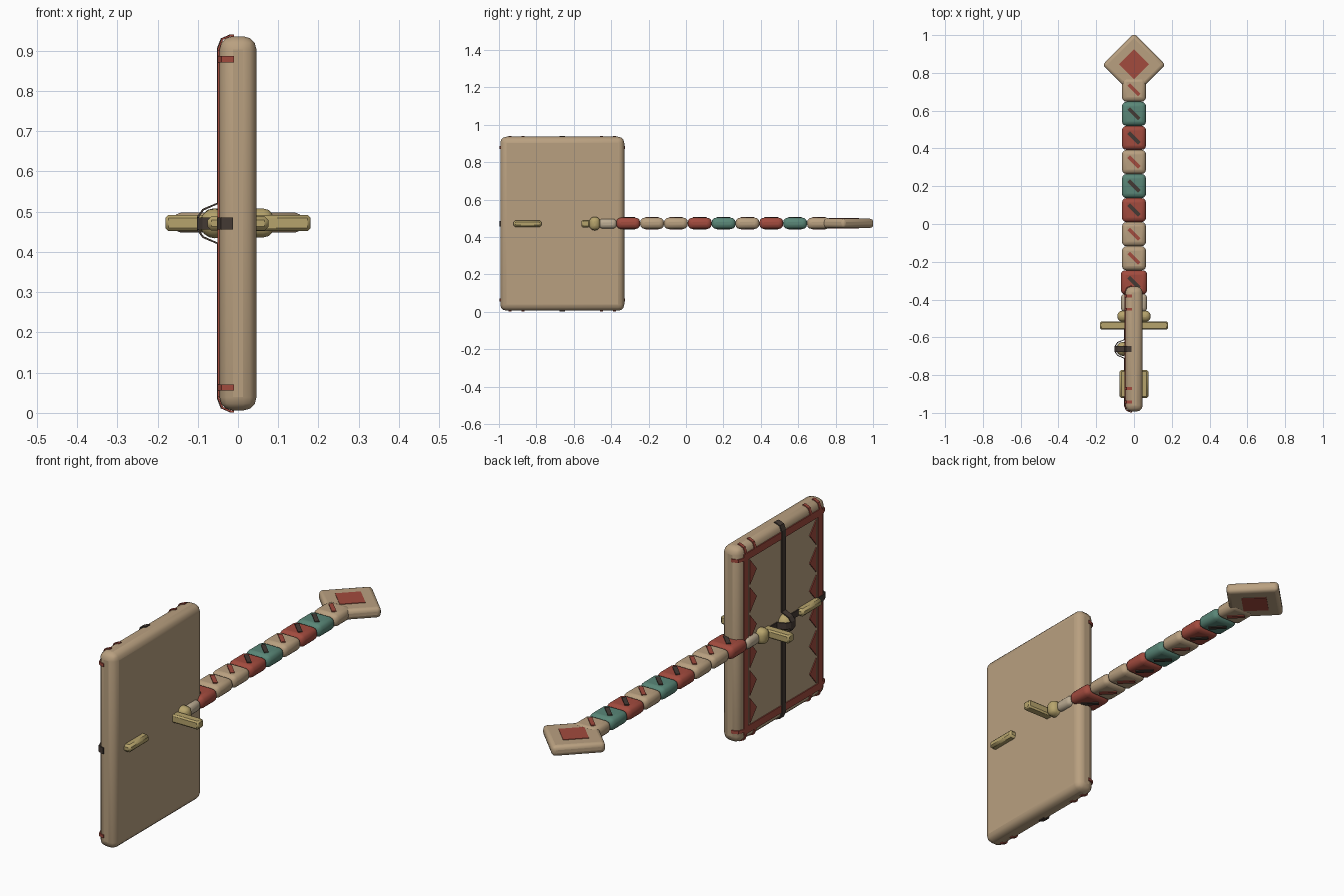
import bpy, bmesh, math
from mathutils import Matrix, Vector

if "Cube" in bpy.data.objects:
    bpy.data.objects.remove(bpy.data.objects["Cube"], do_unlink=True)


def material(name, rgb):
    m = bpy.data.materials.new(name)
    m.use_nodes = True
    m.diffuse_color = (*rgb, 1)
    m.node_tree.nodes["Principled BSDF"].inputs["Base Color"].default_value = (*rgb, 1)
    return m


TAN = material("tan wood", (0.485, 0.352, 0.216))
RED = material("brick red", (0.36, 0.07, 0.048))
TEAL = material("muted teal", (0.10, 0.24, 0.185))
DARK = material("dark leather", (0.058, 0.042, 0.034))
GOLD = material("dull gold", (0.47, 0.37, 0.15))
PALE = material("pale wood", (0.50, 0.41, 0.29))

MID = 0.471          # height of the weapon and centre of the board
BOARD_Y = -0.6615    # centre of the board
HALF_Y, HALF_Z = 0.3315, 0.465
FACE = -0.048        # decorated side


def finish(bm, name, mat, bevel=0, segments=3, solid=0):
    bmesh.ops.recalc_face_normals(bm, faces=bm.faces)
    mesh = bpy.data.meshes.new(name)
    bm.to_mesh(mesh)
    bm.free()
    obj = bpy.data.objects.new(name, mesh)
    bpy.context.collection.objects.link(obj)
    mesh.materials.append(mat)
    if solid:
        mod = obj.modifiers.new("thickness", "SOLIDIFY")
        mod.thickness, mod.offset = solid, 0
    if bevel:
        mod = obj.modifiers.new("rounding", "BEVEL")
        mod.width, mod.segments = bevel, segments
        bpy.context.view_layer.objects.active = obj
        obj.select_set(True)
        bpy.ops.object.shade_smooth_by_angle(angle=math.radians(35))
        obj.select_set(False)
    return obj


def box(name, centre, size, mat, bevel=0, segments=3, turn=0):
    bm = bmesh.new()
    bmesh.ops.create_cube(bm, size=1)
    bm.transform(Matrix.Translation(centre) @ Matrix.Rotation(math.radians(turn), 4, "Z")
                 @ Matrix.Diagonal((*size, 1)))
    return finish(bm, name, mat, bevel, segments)


def ribbon(name, points, across, mat):
    """Flat band along points, with half width vector across."""
    bm = bmesh.new()
    rows = [[bm.verts.new(Vector(p) + s * Vector(across)) for s in (-1, 1)] for p in points]
    for a, b in zip(rows, rows[1:]):
        bm.faces.new((a[0], a[1], b[1], b[0]))
    return finish(bm, name, mat, solid=0.005)


# Board
box("board", (0, BOARD_Y, MID), (0.092, 2 * HALF_Y, 2 * HALF_Z), TAN, 0.033)

# Red frame on the decorated side
fy, fz, fw = 0.296, 0.43, 0.034
for s in (-1, 1):
    box("frame_upright", (FACE, BOARD_Y + s * (fy - fw / 2), MID), (0.005, fw, 2 * fz), RED)
    box("frame_rail", (FACE, BOARD_Y, MID + s * (fz - fw / 2)), (0.005, 2 * (fy - fw), fw), RED)

# Rows of triangular teeth inside the frame
TEETH = 6
pitch = 2 * (fz - fw) / TEETH
for s in (-1, 1):
    bm = bmesh.new()
    base = BOARD_Y + s * (fy - fw - 0.012)
    for i in range(TEETH):
        z = MID - fz + fw + pitch * (i + 0.5)
        bm.faces.new([bm.verts.new((FACE, y, z + dz)) for y, dz in
                      ((base, -0.45 * pitch), (base, 0.45 * pitch), (base - s * 0.05, 0))])
    finish(bm, "frame_teeth", RED, solid=0.005)

# Rounded path over one board edge: side position and distance past the edge
WRAP = [(FACE, -0.065), (FACE, -0.03), (-0.039, -0.007), (-0.018, 0.002), (-0.01, 0.002)]

# Red corner ties, in pairs at each corner
for s in (-1, 1):
    for t in (-1, 1):
        for offset in (0.21, 0.28):
            ribbon("top_tie" if t > 0 else "bottom_tie",
                   [(x, BOARD_Y + s * offset, MID + t * (HALF_Z + d)) for x, d in WRAP],
                   (0, 0.0075, 0), RED)
        ribbon("side_tie",
               [(x, BOARD_Y + s * (HALF_Y + d), MID + t * 0.408) for x, d in WRAP],
               (0, 0, 0.0075), RED)

# Crossed leather straps, arching over the boss
ARCH = [(FACE, 0.05), (-0.085, 0.034), (-0.098, 0.015)]


def strap_path(half):
    side = [(x, half + d) for x, d in reversed(WRAP)] + ARCH
    return side + [(x, -d) for x, d in reversed(side)]


ribbon("upright_strap", [(x - 0.002, BOARD_Y, MID + d) for x, d in strap_path(HALF_Z)],
       (0, 0.015, 0), DARK)
ribbon("cross_strap", [(x - 0.002, BOARD_Y + d, MID) for x, d in strap_path(HALF_Y)],
       (0, 0, 0.015), DARK)

# Boss under the straps
bm = bmesh.new()
bmesh.ops.create_uvsphere(bm, u_segments=16, v_segments=8, radius=0.037)
bm.transform(Matrix.Translation((-0.058, BOARD_Y, MID)))
boss = finish(bm, "boss", GOLD)
boss.data.shade_smooth()

# Hilt, running through the board
box("pommel", (0, -0.847, MID), (0.152, 0.15, 0.036), GOLD, 0.01, 1)
box("grip", (0, -0.66, MID), (0.05, 0.26, 0.03), DARK, 0.008, 1)
box("guard", (0, -0.537, MID + 0.001), (0.36, 0.044, 0.04), GOLD, 0.007, 1)
box("collar", (0, -0.488, MID + 0.001), (0.176, 0.058, 0.072), GOLD, 0.025)
box("blade_root", (0, -0.418, MID), (0.138, 0.095, 0.052), PALE, 0.02)

# Segmented blade, each segment with a slanted mark on both sides
STEP = 0.1275
COLOURS = [RED, TAN, TAN, RED, TEAL, TAN, RED, TEAL, TAN]
for i, colour in enumerate(COLOURS):
    y = -0.309 + i * STEP
    width = 0.14 if i == 0 else 0.128
    box("blade_segment", (0, y, MID + 0.002), (width, STEP, 0.06), colour, 0.024)
    mark = RED if colour is TAN else DARK
    box("segment_mark", (0, y, MID + 0.002), (0.08, 0.02, 0.068), mark, turn=-45)

# Diamond tip with inlay
box("blade_tip", (0, 0.842, MID + 0.002), (0.236, 0.236, 0.05), TAN, 0.018, turn=45)
box("tip_inlay", (0, 0.845, MID + 0.002), (0.113, 0.113, 0.055), RED, turn=45)
